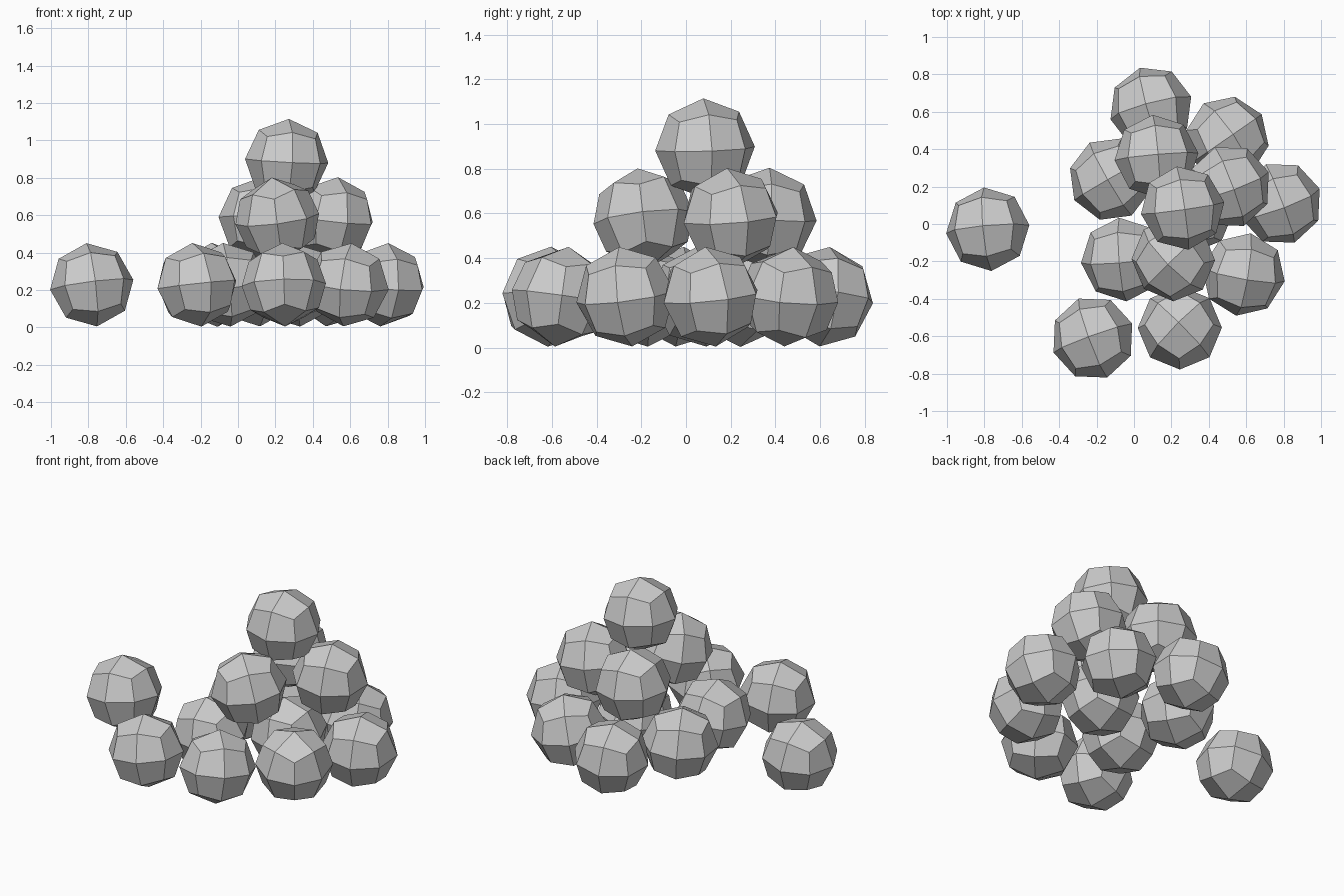
import bpy, bmesh, random
from math import radians
from mathutils import Matrix, Vector

if "Cube" in bpy.data.objects:
    bpy.data.objects.remove(bpy.data.objects["Cube"])

random.seed(4)
RADIUS = 0.225


def ball_mesh():
    # faceted ball: a cube with each side split in four, pushed out to a sphere
    bm = bmesh.new()
    bmesh.ops.create_cube(bm, size=2)
    bmesh.ops.subdivide_edges(bm, edges=bm.edges[:], cuts=1, use_grid_fill=True)
    for v in bm.verts:
        v.co = v.co.normalized() * RADIUS
    bmesh.ops.recalc_face_normals(bm, faces=bm.faces[:])
    mesh = bpy.data.meshes.new("ball")
    bm.to_mesh(mesh)
    bm.free()
    return mesh


def add_ball(name, x, y, z, yaw):
    mesh = ball_mesh()
    tilt = [Matrix.Rotation(radians(random.uniform(-9, 9)), 4, a) for a in "XY"]
    mesh.transform(Matrix.Translation(Vector((x, y, z))) @ tilt[0] @ tilt[1]
                   @ Matrix.Rotation(radians(yaw), 4, "Z"))
    obj = bpy.data.objects.new(name, mesh)
    bpy.context.collection.objects.link(obj)
    return obj


# layers of the pile: height, then x, y, turn of every ball
layers = {
    "bottom_ball": (0.228, [
        (-0.782, -0.028, 5), (-0.22, -0.61, 20), (0.245, -0.555, 45),
        (0.585, -0.27, -10), (-0.06, -0.19, 5), (-0.125, 0.24, 30),
        (0.09, 0.62, 15), (0.50, 0.46, 35), (0.782, 0.11, 20),
        (0.31, 0.07, 0)]),
    "middle_ball": (0.58, [
        (0.12, 0.36, 5), (0.51, 0.20, 20), (0.21, -0.19, 45)]),
    "top_ball": (0.89, [(0.26, 0.085, 8)]),
}
for name, (z, spots) in layers.items():
    for i, (x, y, yaw) in enumerate(spots, 1):
        add_ball(f"{name}_{i}", x, y, z, yaw)
